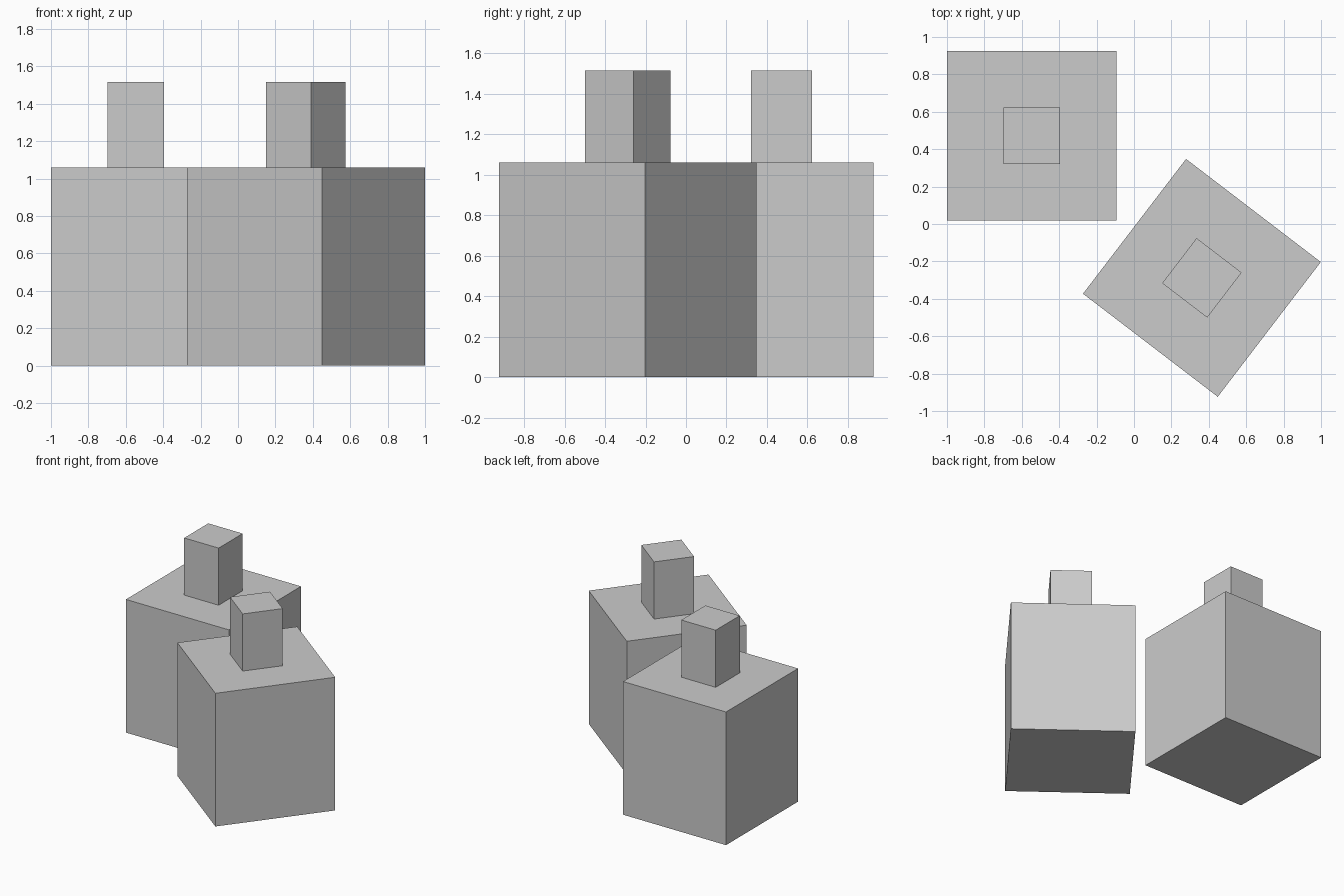
import bpy
import math

if "Cube" in bpy.data.objects:
    bpy.data.objects.remove(bpy.data.objects["Cube"])

BODY_W, BODY_H = 0.907, 1.06
NECK_W, NECK_H = 0.303, 0.455


def block(name, x, y, z, width, height, angle):
    bpy.ops.mesh.primitive_cube_add(size=1, location=(x, y, z + height / 2),
                                    rotation=(0, 0, math.radians(angle)))
    obj = bpy.context.object
    obj.name = name
    obj.scale = (width, width, height)
    bpy.ops.object.transform_apply(location=False, rotation=False, scale=True)


# Each tower is a square body with a small block centred on its top
for side, x, y, angle in (("left", -0.547, 0.4725, 0),
                          ("right", 0.363, -0.288, -37.4)):
    block(side + "_body", x, y, 0, BODY_W, BODY_H, angle)
    block(side + "_top_block", x, y, BODY_H, NECK_W, NECK_H, angle)
